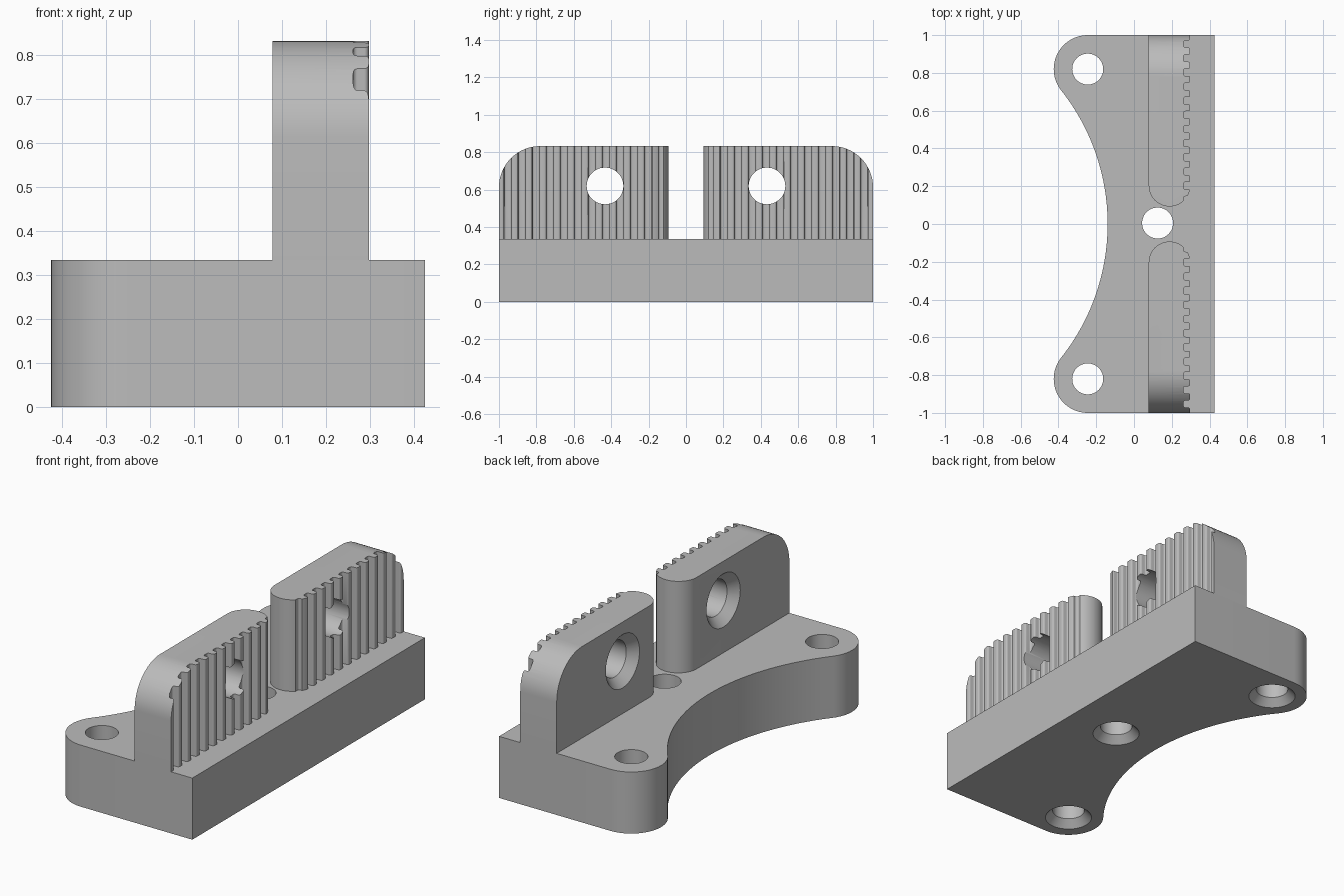
import bpy, bmesh
from math import sin, cos, pi, atan2, hypot
from mathutils import Vector

if "Cube" in bpy.data.objects:
    bpy.data.objects.remove(bpy.data.objects["Cube"])

grey = bpy.data.materials.new("plain grey")
grey.use_nodes = True
COLOUR = (0.5, 0.5, 0.5, 1)
grey.diffuse_color = COLOUR
grey.node_tree.nodes["Principled BSDF"].inputs["Base Color"].default_value = COLOUR

BASE_TOP, WALL_TOP = 0.335, 0.833
WALL_BACK, WALL_FACE, GROOVE_FLOOR = 0.078, 0.298, 0.262


def arc(cx, cy, r, start, end, steps):
    return [(cx + r * cos(start + (end - start) * i / steps),
             cy + r * sin(start + (end - start) * i / steps)) for i in range(steps + 1)]


def rounded(corners, steps):
    """Outline from (x, y, radius) right-angled corners."""
    out = []
    for i, (x, y, r) in enumerate(corners):
        p = Vector((x, y))
        if r == 0:
            out.append(p)
            continue
        u = (Vector(corners[i - 1][:2]) - p).normalized()
        v = (Vector(corners[(i + 1) % len(corners)][:2]) - p).normalized()
        c = p + (u + v) * r
        for k in range(steps + 1):
            t = pi / 2 * k / steps
            out.append(c - v * r * cos(t) - u * r * sin(t))
    return out


def make_object(name, bm):
    bmesh.ops.recalc_face_normals(bm, faces=bm.faces)
    mesh = bpy.data.meshes.new(name)
    bm.to_mesh(mesh)
    bm.free()
    obj = bpy.data.objects.new(name, mesh)
    bpy.context.collection.objects.link(obj)
    mesh.materials.append(grey)
    return obj


def prism(name, outline, lo, hi, along_x=False):
    bm = bmesh.new()
    place = (lambda a, b, h: (h, a, b)) if along_x else (lambda a, b, h: (a, b, h))
    face = bm.faces.new([bm.verts.new(place(a, b, lo)) for a, b in outline])
    moved = bmesh.ops.extrude_face_region(bm, geom=[face])["geom"]
    bmesh.ops.translate(bm, vec=place(0, 0, hi - lo),
                        verts=[v for v in moved if isinstance(v, bmesh.types.BMVert)])
    return make_object(name, bm)


def screw_cutter(centre, r, r_sink, depth, length, along_x=False, steps=48):
    """Countersunk drill shape, starting at centre and running up z or along x."""
    bm = bmesh.new()
    over = 0.02
    slope = (r_sink - r) / depth
    rings = []
    for rad, h in ((r_sink + over * slope, -over), (r, depth), (r, length)):
        ring = []
        for i in range(steps):
            a, b = rad * cos(2 * pi * i / steps), rad * sin(2 * pi * i / steps)
            offset = Vector((h, a, b)) if along_x else Vector((a, b, h))
            ring.append(bm.verts.new(Vector(centre) + offset))
        rings.append(ring)
    for lower, upper in zip(rings, rings[1:]):
        for i in range(steps):
            j = (i + 1) % steps
            bm.faces.new((lower[i], lower[j], upper[j], upper[i]))
    bm.faces.new(rings[0])
    bm.faces.new(rings[-1])
    return make_object("screw_cutter", bm)


def cut(obj, cutter, operation="DIFFERENCE"):
    mod = obj.modifiers.new("cut", "BOOLEAN")
    mod.operation, mod.solver, mod.object = operation, "EXACT", cutter
    cutter.hide_render = True
    bpy.context.view_layer.objects.active = obj
    bpy.ops.object.modifier_apply(modifier=mod.name)
    bpy.data.objects.remove(cutter)


def smooth(obj):
    bpy.ops.object.select_all(action="DESELECT")
    obj.select_set(True)
    bpy.context.view_layer.objects.active = obj
    bpy.ops.object.shade_smooth_by_angle(angle=pi / 6)


# Base plate: two round ears joined by a tangent concave arc
ear_x, ear_y, ear_r = -0.245, 0.82, 0.18
bite_x = -1.28
turn = atan2(ear_y, ear_x - bite_x)
bite_r = hypot(ear_x - bite_x, ear_y) - ear_r
outline = arc(ear_x, ear_y, ear_r, pi / 2, pi + turn, 20)
outline += arc(bite_x, 0, bite_r, turn, -turn, 40)[1:-1]
outline += arc(ear_x, -ear_y, ear_r, pi - turn, 3 * pi / 2, 20)
outline += [(0.425, -1), (0.425, 1)]
base = prism("base_plate", outline, 0, BASE_TOP)
for x, y in ((ear_x, ear_y), (ear_x, -ear_y), (0.125, 0.005)):
    cut(base, screw_cutter((x, y, 0), 0.082, 0.12, 0.04, 0.5))
smooth(base)

# Two upright jaws, mirrored front to back
for name, side in (("front_jaw", -1), ("back_jaw", 1)):
    inner, outer = 0.093 * side, 1.1 * side
    plan = rounded([(WALL_BACK, outer, 0), (WALL_BACK, inner, 0.1095),
                    (WALL_FACE, inner, 0.1095), (WALL_FACE, outer, 0)], 12)
    jaw = prism(name, plan, BASE_TOP, 0.9)

    # Rounded outer top corner
    profile = rounded([(0, 0.2, 0), (side, 0.2, 0), (side, WALL_TOP, 0.22),
                       (0, WALL_TOP, 0)], 16)
    cut(jaw, prism("side_cutter", profile, 0, 0.5, True), "INTERSECT")

    # Gripping grooves, cut with one comb
    web = WALL_FACE - 0.0005
    comb = [(0.4, 0, 0), (web, 0, 0)]
    for k in reversed(range(12)):
        mid = 0.953 - 0.075 * k
        near, far = (mid - 0.019) * side, (mid + 0.019) * side
        comb += [(web, near, 0.01), (GROOVE_FLOOR, near, 0.01),
                 (GROOVE_FLOOR, far, 0.01), (web, far, 0.01)]
    comb += [(web, outer, 0), (0.4, outer, 0)]
    cut(jaw, prism("comb_cutter", rounded(comb, 4), 0.2, 1))

    # Countersunk cross hole
    cut(jaw, screw_cutter((WALL_BACK, 0.433 * side, 0.62), 0.098, 0.145, 0.047, 0.5, True))
    smooth(jaw)
